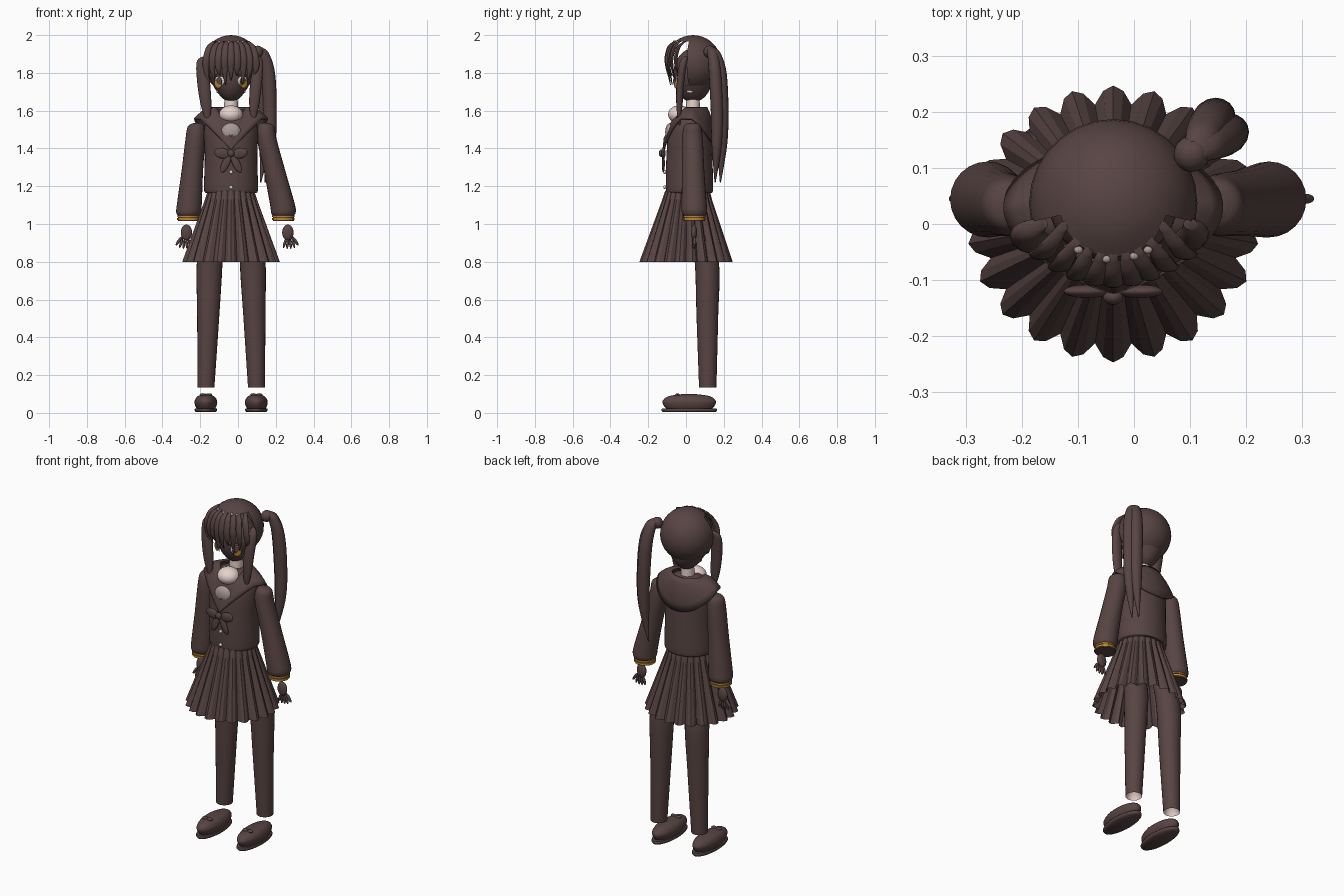
import bpy, bmesh
from math import sin, cos, pi, radians, sqrt
from mathutils import Vector, Matrix

cube = bpy.data.objects.get("Cube")
if cube:
    bpy.data.objects.remove(cube, do_unlink=True)


def material(name, rgb):
    m = bpy.data.materials.new(name)
    m.use_nodes = True
    m.diffuse_color = (*rgb, 1)
    m.node_tree.nodes["Principled BSDF"].inputs["Base Color"].default_value = (*rgb, 1)
    return m


BROWN = material("dark brown", (0.095, 0.058, 0.055))
SKIN = material("pale skin", (0.88, 0.71, 0.66))
GREY = material("warm grey", (0.4, 0.32, 0.3))
GOLD = material("gold trim", (0.5, 0.24, 0.025))
WHITE = material("off white", (0.75, 0.7, 0.68))
CX = -0.037  # body centre line
HY = 0.037   # head centre depth


def finish(name, bm, mats, smooth=True):
    bmesh.ops.recalc_face_normals(bm, faces=bm.faces)
    me = bpy.data.meshes.new(name)
    bm.to_mesh(me)
    bm.free()
    for m in mats:
        me.materials.append(m)
    ob = bpy.data.objects.new(name, me)
    bpy.context.collection.objects.link(ob)
    if smooth:
        bpy.ops.object.select_all(action="DESELECT")
        ob.select_set(True)
        bpy.context.view_layer.objects.active = ob
        bpy.ops.object.shade_smooth_by_angle(angle=radians(50))
    return ob


def ball(name, loc, size, mat, rot=(0, 0, 0), shape=None):
    bm = bmesh.new()
    bmesh.ops.create_uvsphere(bm, u_segments=28, v_segments=18, radius=1)
    if shape:
        shape(bm)
    turn = Matrix.Rotation(rot[2], 4, "Z") @ Matrix.Rotation(rot[1], 4, "Y") @ Matrix.Rotation(rot[0], 4, "X")
    bm.transform(Matrix.Translation(loc) @ turn @ Matrix.Diagonal((*size, 1)))
    return finish(name, bm, [mat])


def loft(name, keys, mat, n=24, steps=5, hollow=None):
    """Skin level ellipses (x, y, z, rx, ry), smoothed between the keys."""
    rows = []
    for i in range(len(keys) - 1):
        p = [keys[max(i - 1, 0)], keys[i], keys[i + 1], keys[min(i + 2, len(keys) - 1)]]
        for s in range(steps):
            t = s / steps
            rows.append([b + t / 2 * (c - a + t * (2*a - 5*b + 4*c - d + t * (3*b - a - 3*c + d)))
                         for a, b, c, d in zip(*p)])
    rows.append(keys[-1])
    bm = bmesh.new()
    rings = [[bm.verts.new((x + rx * cos(2*pi*k/n), y + ry * sin(2*pi*k/n), z)) for k in range(n)]
             for x, y, z, rx, ry in rows]
    for a, b in zip(rings, rings[1:]):
        for k in range(n):
            bm.faces.new((a[k], a[(k+1) % n], b[(k+1) % n], b[k]))
    bm.faces.new(rings[0])
    end = bm.faces.new(rings[-1])
    if hollow:
        end.material_index = 1
        for v in bmesh.ops.poke(bm, faces=[end])["verts"]:
            v.co.z += 0.12
    return finish(name, bm, [mat, hollow] if hollow else [mat])


# Head: face with a narrow chin, and a hair shell open in front below the crown
def chin(bm):
    for v in bm.verts:
        if v.co.z < 0:
            v.co.x *= 1 + 0.3 * v.co.z


def open_front(bm):
    cut = [v for v in bm.verts if v.co.y < -0.28 and v.co.z < 0.72]
    bmesh.ops.delete(bm, geom=cut, context="VERTS")


ball("face", (CX, HY, 1.787), (0.115, 0.105, 0.142), BROWN, shape=chin)
ball("hair_shell", (CX, HY, 1.85), (0.15, 0.15, 0.15), BROWN, shape=open_front)
loft("neck", [(CX, HY, 1.57, 0.037, 0.037), (CX, HY, 1.69, 0.035, 0.035)], SKIN)

# Eyes and small pale ear tips
for side, word in ((-1, "right"), (1, "left")):
    x = CX + side * 0.06
    tilt = (0, 0, side * 0.55)
    ball(word + "_eye_white", (x, -0.052, 1.757), (0.03, 0.006, 0.027), WHITE, tilt)
    ball(word + "_iris", (x + side * 0.008, -0.052, 1.745), (0.023, 0.007, 0.027), GOLD, tilt)
    ball(word + "_pupil", (x + side * 0.004, -0.057, 1.755), (0.018, 0.006, 0.023), BROWN, tilt)
    ball(word + "_brow", (x, -0.055, 1.787), (0.033, 0.008, 0.007), BROWN, tilt)
    ball(word + "_ear_tip", (CX + side * 0.07, 0.022, 1.702), (0.008, 0.018, 0.008), SKIN)

# Fringe strands fan out from the edge of the crown
for i in range(9):
    u = (i - 4) / 4
    x = CX + 0.128 * u
    back = 0.05 * u * u
    tip = 1.735 + 0.025 * (i % 3)
    loft(f"fringe_strand_{i + 1}", [
        (CX + 0.088 * u, HY - 0.094 * sqrt(1 - 0.82 * u * u), 1.968, 0.008, 0.008),
        (CX + 0.112 * u, -0.087 + back, 1.94, 0.017, 0.011),
        (x, -0.104 + back, 1.88, 0.02, 0.01),
        (x + 0.004 * u, -0.1 + back, 1.82, 0.015, 0.007),
        (x - 0.01 * u, -0.085 + back, tip, 0.002, 0.002)], BROWN, n=10)

# Small pale gaps where the fringe meets the crown
for i, u in enumerate((-0.62, -0.12, 0.37, 0.62)):
    ball(f"parting_gap_{i + 1}", (CX + 0.1 * u, HY - 0.1 * sqrt(1 - 0.8 * u * u), 1.964),
         (0.008, 0.007, 0.007), GREY)

# Long locks at the sides of the face
loft("right_side_lock", [(-0.165, 0, 1.89, 0.012, 0.01), (-0.19, -0.015, 1.86, 0.028, 0.02),
                         (-0.182, -0.03, 1.75, 0.034, 0.022), (-0.168, -0.035, 1.62, 0.027, 0.016),
                         (-0.157, -0.035, 1.525, 0.004, 0.004)], BROWN, n=14)
loft("left_side_lock", [(0.1, 0, 1.89, 0.012, 0.01), (0.108, -0.015, 1.85, 0.025, 0.02),
                        (0.095, -0.03, 1.74, 0.031, 0.02), (0.085, -0.035, 1.62, 0.025, 0.016),
                        (0.08, -0.035, 1.525, 0.004, 0.004)], BROWN, n=14)

# Side ponytail in two strands
ball("hair_tie", (0.103, 0.125, 1.912), (0.032, 0.032, 0.032), BROWN)
for name, dx, dy in (("ponytail_outer", 0.012, -0.014), ("ponytail_inner", -0.012, 0.014)):
    loft(name, [(0.11, 0.132, 1.935, 0.018, 0.018), (0.127 + dx / 2, 0.148 + dy / 2, 1.905, 0.03, 0.028),
                (0.148 + dx, 0.168 + dy, 1.8, 0.036, 0.033), (0.157 + dx, 0.178 + dy, 1.6, 0.036, 0.033),
                (0.155 + dx, 0.177 + dy, 1.42, 0.029, 0.027), (0.132 + dx, 0.168 + dy, 1.22, 0.003, 0.003)],
         BROWN, n=16)

# Blouse
loft("blouse", [(CX, 0.018, 1.165, 0.134, 0.12), (CX, 0.018, 1.19, 0.143, 0.125),
                (CX, 0.018, 1.35, 0.139, 0.122), (CX, 0.02, 1.5, 0.142, 0.112),
                (CX, 0.025, 1.575, 0.115, 0.085), (CX, 0.03, 1.61, 0.055, 0.055)], BROWN, n=40)
ball("throat", (CX, -0.035, 1.58), (0.063, 0.06, 0.048), SKIN)
ball("chest_panel", (CX, -0.083, 1.487), (0.053, 0.027, 0.048), GREY)

# Sailor collar: V in front, rounded flap behind
bm = bmesh.new()
N, ROWS = 64, 5
grid = []
for r in range(ROWS + 1):
    t = r / ROWS
    row = []
    for k in range(N):
        a = 2 * pi * k / N
        s, c = sin(a), cos(a)
        v = max(0, 1 - abs(c) / 0.85) if s < 0 else 0
        flap = max(0, s) ** 1.3
        inner = Vector((0.093 * c * (1 - 0.4 * v), HY + 0.075 * s - 0.08 * v, 1.62 - 0.165 * v))
        outer = Vector((0.196 * c * (1 - 0.1 * v), 0.03 + 0.115 * s - 0.04 * v, 1.56 - 0.17 * v - 0.13 * flap))
        p = inner.lerp(outer, t)
        p.z += 0.014 * sin(pi * t) * (1 - v)
        p.y += 0.012 * sin(pi * t) * flap
        row.append(bm.verts.new((CX + p.x, p.y, p.z)))
    grid.append(row)
for a, b in zip(grid, grid[1:]):
    for k in range(N):
        bm.faces.new((a[k], a[(k+1) % N], b[(k+1) % N], b[k]))
collar = finish("sailor_collar", bm, [BROWN])
collar.modifiers.new("thickness", "SOLIDIFY").thickness = 0.012

# Ribbon bow and buttons
ball("bow_knot", (CX, -0.13, 1.375), (0.018, 0.014, 0.02), BROWN)
for side, word in ((-1, "right"), (1, "left")):
    ball(word + "_bow_loop", (CX + side * 0.047, -0.12, 1.375), (0.042, 0.012, 0.028), BROWN, (0, side * -0.2, 0))
    ball(word + "_bow_tail", (CX + side * 0.028, -0.12, 1.32), (0.02, 0.008, 0.052), BROWN, (0, side * -0.45, 0))
for i, z in enumerate((1.275, 1.195)):
    ball(f"button_{i + 1}", (CX, -0.112, z), (0.01, 0.008, 0.01), WHITE)

# Pleated skirt: broad rounded ridges with narrow folds
bm = bmesh.new()
PLEATS = 22
levels = ((1.178, 0.122, 0.116, 0.008), (1.13, 0.137, 0.127, 0.006), (0.8, 0.257, 0.224, 0))
rings = []
for z, ridge, fold, y in levels:
    ring = []
    for k in range(PLEATS * 4):
        a = pi * k / PLEATS / 2 - pi / 2
        r = fold + (ridge - fold) * (1, 0.72, 0, 0.72)[k % 4]
        ring.append(bm.verts.new((CX + r * cos(a) * 1.015, y + r * sin(a) * 0.96, z)))
    rings.append(ring)
for a, b in zip(rings, rings[1:]):
    for k in range(PLEATS * 4):
        j = (k + 1) % (PLEATS * 4)
        bm.faces.new((a[k], a[j], b[j], b[k]))
bm.faces.new(rings[0])
finish("pleated_skirt", bm, [BROWN], smooth=False)

# Legs and shoes
for word, hip, knee, ankle, foot in (("right", -0.15, -0.158, -0.17, -0.17), ("left", 0.078, 0.087, 0.098, 0.097)):
    loft(word + "_leg", [(hip * 0.9, 0.06, 0.98, 0.05, 0.045), (hip, 0.11, 0.8, 0.068, 0.064),
                         (knee, 0.113, 0.5, 0.058, 0.057), (ankle, 0.115, 0.135, 0.045, 0.046)],
         BROWN, hollow=SKIN)
    loft(word + "_shoe_sole", [(foot, 0.017, 0.004, 0.052, 0.14), (foot, 0.017, 0.014, 0.06, 0.148),
                               (foot, 0.017, 0.024, 0.057, 0.144)], BROWN, n=32, steps=2)
    loft(word + "_shoe_upper", [(foot, 0.017, 0.02, 0.048, 0.12), (foot, 0.017, 0.042, 0.058, 0.137),
                                (foot, 0.017, 0.065, 0.059, 0.14), (foot, 0.017, 0.088, 0.044, 0.11),
                                (foot, 0.017, 0.099, 0.012, 0.04)], BROWN, n=32)
    for s in (-1, 1):
        ball(f"{word}_shoe_bow_{s + 2}", (foot + s * 0.016, -0.045, 0.096), (0.017, 0.012, 0.008), BROWN)

# Sleeves, cuffs and hands
for word, sgn, top, low, hand in (("right", -1, -0.222, -0.262, -0.273), ("left", 1, 0.148, 0.24, 0.264)):
    mid = (top + low) / 2
    loft(word + "_sleeve", [(top - sgn * 0.008, 0.034, 1.535, 0.022, 0.025), (top, 0.034, 1.515, 0.044, 0.045),
                            (top + sgn * 0.004, 0.034, 1.45, 0.052, 0.055), (mid, 0.038, 1.28, 0.057, 0.059),
                            (low - sgn * 0.004, 0.043, 1.1, 0.066, 0.067), (low, 0.044, 1.06, 0.065, 0.066),
                            (low, 0.044, 1.044, 0.056, 0.057)], BROWN)
    for part, z, h, r, mat in (("cuff", 1.032, 0.016, 0.056, BROWN), ("upper_trim", 1.041, 0.004, 0.059, GOLD),
                               ("lower_trim", 1.026, 0.005, 0.06, GOLD)):
        loft(f"{word}_{part}", [(low, 0.044, z - h, r, r), (low, 0.044, z + h, r, r)], mat, steps=1)
    ball(word + "_palm", (hand, 0.042, 0.955), (0.03, 0.016, 0.042), BROWN)
    for i in range(4):
        f = i - 1.5
        ball(f"{word}_finger_{i + 1}", (hand + f * 0.015 + sgn * 0.006, 0.042, 0.893 + 0.004 * abs(f)),
             (0.007, 0.009, 0.027), BROWN, (0, -0.2 * f, 0))
    ball(word + "_thumb", (hand + sgn * 0.04, 0.045, 0.91), (0.008, 0.009, 0.028), BROWN, (0, sgn * -0.6, 0))
